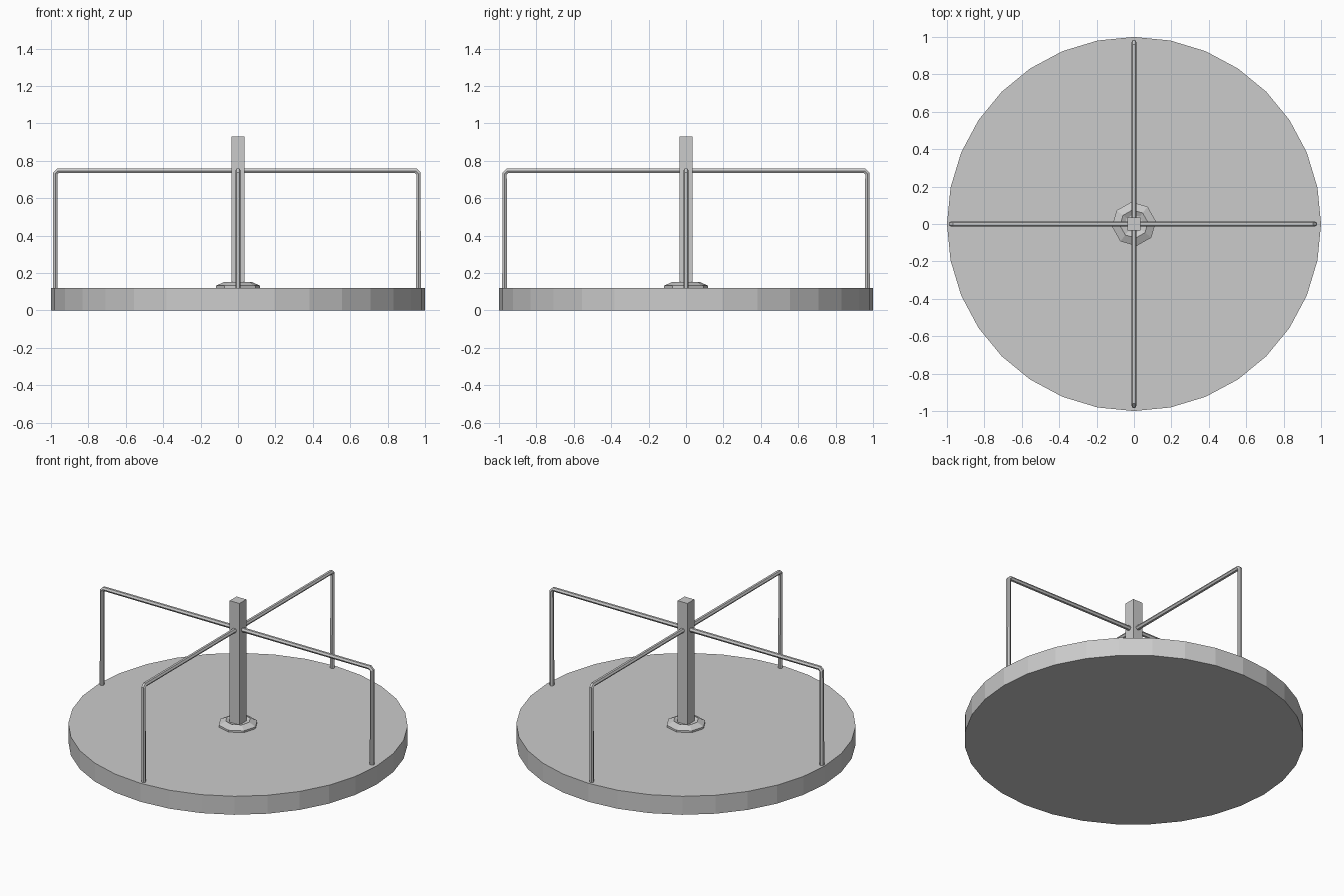
import bpy, bmesh, math

if "Cube" in bpy.data.objects:
    bpy.data.objects.remove(bpy.data.objects["Cube"])


def lathe(name, profile, sides, start=0.0):
    """Revolve (radius, z) points around z and cap both ends."""
    bm = bmesh.new()
    rings = []
    for r, z in profile:
        rings.append([bm.verts.new((r * math.cos(start + 2 * math.pi * i / sides),
                                    r * math.sin(start + 2 * math.pi * i / sides), z))
                      for i in range(sides)])
    for a, b in zip(rings, rings[1:]):
        for i in range(sides):
            j = (i + 1) % sides
            bm.faces.new((a[i], a[j], b[j], b[i]))
    bm.faces.new(rings[0][::-1])
    bm.faces.new(rings[-1])
    mesh = bpy.data.meshes.new(name)
    bm.to_mesh(mesh)
    bm.free()
    obj = bpy.data.objects.new(name, mesh)
    bpy.context.collection.objects.link(obj)
    return obj


def pipe(name, points, radius):
    """Six-sided tube along a path, converted to a flat-shaded mesh."""
    curve = bpy.data.curves.new(name, 'CURVE')
    curve.dimensions = '3D'
    curve.bevel_depth = radius
    curve.bevel_resolution = 1
    curve.use_fill_caps = True
    spline = curve.splines.new('POLY')
    spline.points.add(len(points) - 1)
    for p, co in zip(spline.points, points):
        p.co = (*co, 1)
    obj = bpy.data.objects.new(name, curve)
    bpy.context.collection.objects.link(obj)
    bpy.ops.object.select_all(action='DESELECT')
    obj.select_set(True)
    bpy.context.view_layer.objects.active = obj
    bpy.ops.object.convert(target='MESH')
    bpy.ops.object.shade_flat()
    return bpy.context.object


# Rotating platform
lathe("platform", [(1, 0), (1, 0.12)], 32)

# Low collar around the foot of the post
lathe("post_collar", [(0.118, 0.118), (0.118, 0.132), (0.075, 0.152), (0.05, 0.14)],
      8, math.pi / 8 * 0.3)

# Square centre post
lathe("centre_post", [(0.0495, 0.115), (0.0495, 0.93)], 4, math.pi / 4)

# Four handrails: arm from the post, clipped corner, leg down to the platform
for name, dx, dy, reach in (("right", 1, 0, 0.965), ("back", 0, 1, 0.97),
                            ("left", -1, 0, 0.977), ("front", 0, -1, 0.97)):
    path = [(0.0, 0.746), (reach - 0.014, 0.746), (reach, 0.732), (reach, 0.11)]
    pipe(name + "_handrail", [(dx * r, dy * r, z) for r, z in path], 0.0145)
